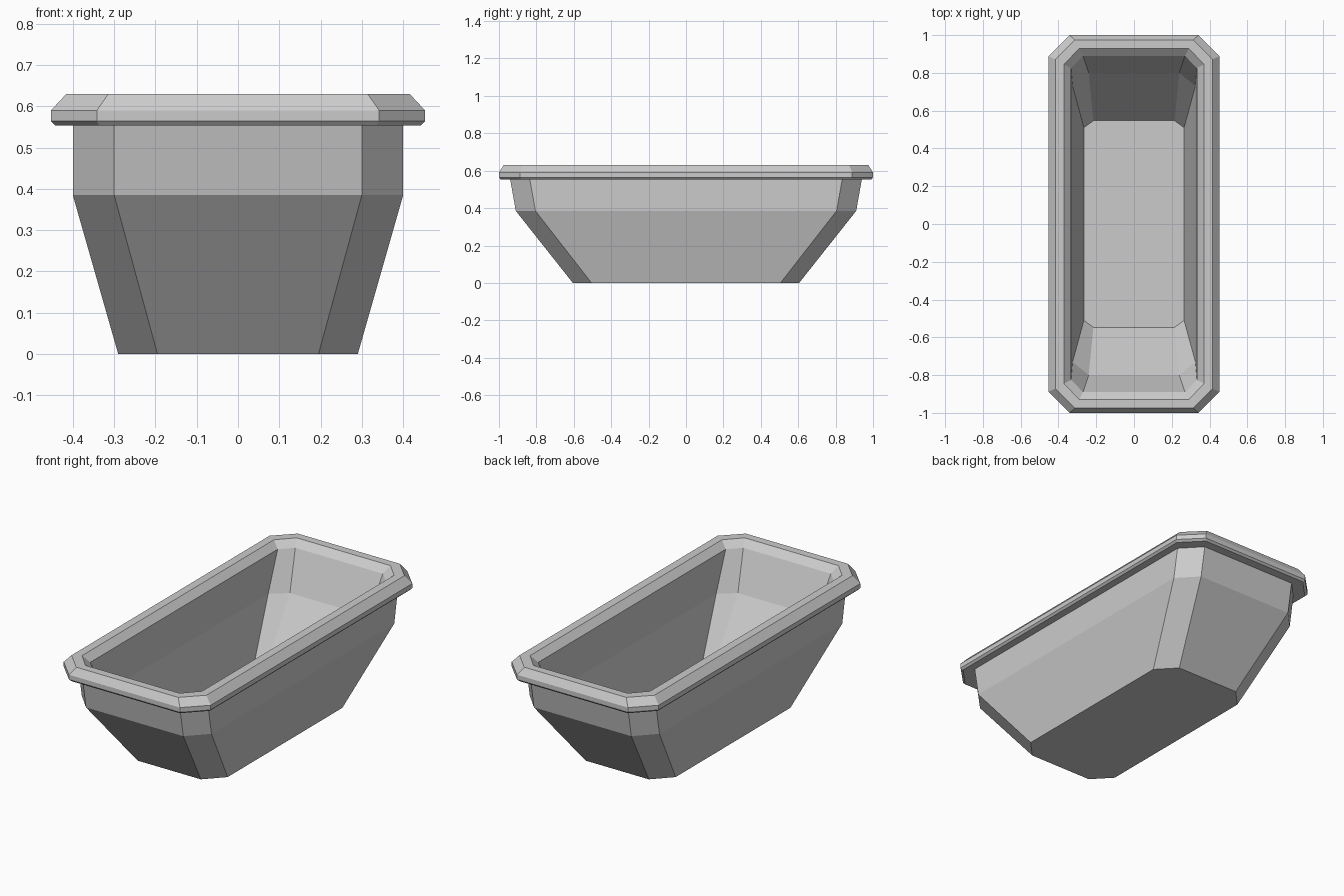
import bpy, bmesh

if "Cube" in bpy.data.objects:
    bpy.data.objects.remove(bpy.data.objects["Cube"])


def loft(name, rings, closed=False):
    """Skin a stack of chamfered rectangles: (half x, half y, flat x, flat y, z)."""
    bm = bmesh.new()
    loops = []
    for hx, hy, fx, fy, z in rings:
        pts = [(hx, -fy), (hx, fy), (fx, hy), (-fx, hy),
               (-hx, fy), (-hx, -fy), (-fx, -hy), (fx, -hy)]
        loops.append([bm.verts.new((x, y, z)) for x, y in pts])
    pairs = list(zip(loops, loops[1:]))
    if closed:
        pairs.append((loops[-1], loops[0]))
    for a, b in pairs:
        for i in range(8):
            j = (i + 1) % 8
            bm.faces.new((a[i], a[j], b[j], b[i]))
    if not closed:
        bm.faces.new(loops[0])
        bm.faces.new(loops[-1])
    bmesh.ops.recalc_face_normals(bm, faces=bm.faces[:])
    mesh = bpy.data.meshes.new(name)
    bm.to_mesh(mesh)
    bm.free()
    obj = bpy.data.objects.new(name, mesh)
    bpy.context.collection.objects.link(obj)
    return obj


# Tub with outer walls, rolled rim and hollow inside, in one continuous section
loft("tub", [
    # outer wall
    (0.29, 0.605, 0.195, 0.505, 0.0),
    (0.40, 0.91, 0.30, 0.805, 0.385),
    (0.40, 0.94, 0.30, 0.835, 0.553),
    # rim
    (0.442, 0.99, 0.335, 0.88, 0.553),
    (0.453, 1.0, 0.342, 0.888, 0.564),
    (0.453, 1.0, 0.342, 0.888, 0.59),
    (0.416, 0.975, 0.314, 0.872, 0.63),
    (0.37, 0.93, 0.29, 0.845, 0.63),
    (0.333, 0.89, 0.27, 0.825, 0.595),
    # inner wall and floor
    (0.325, 0.80, 0.24, 0.73, 0.385),
    (0.265, 0.547, 0.215, 0.51, 0.06),
])
